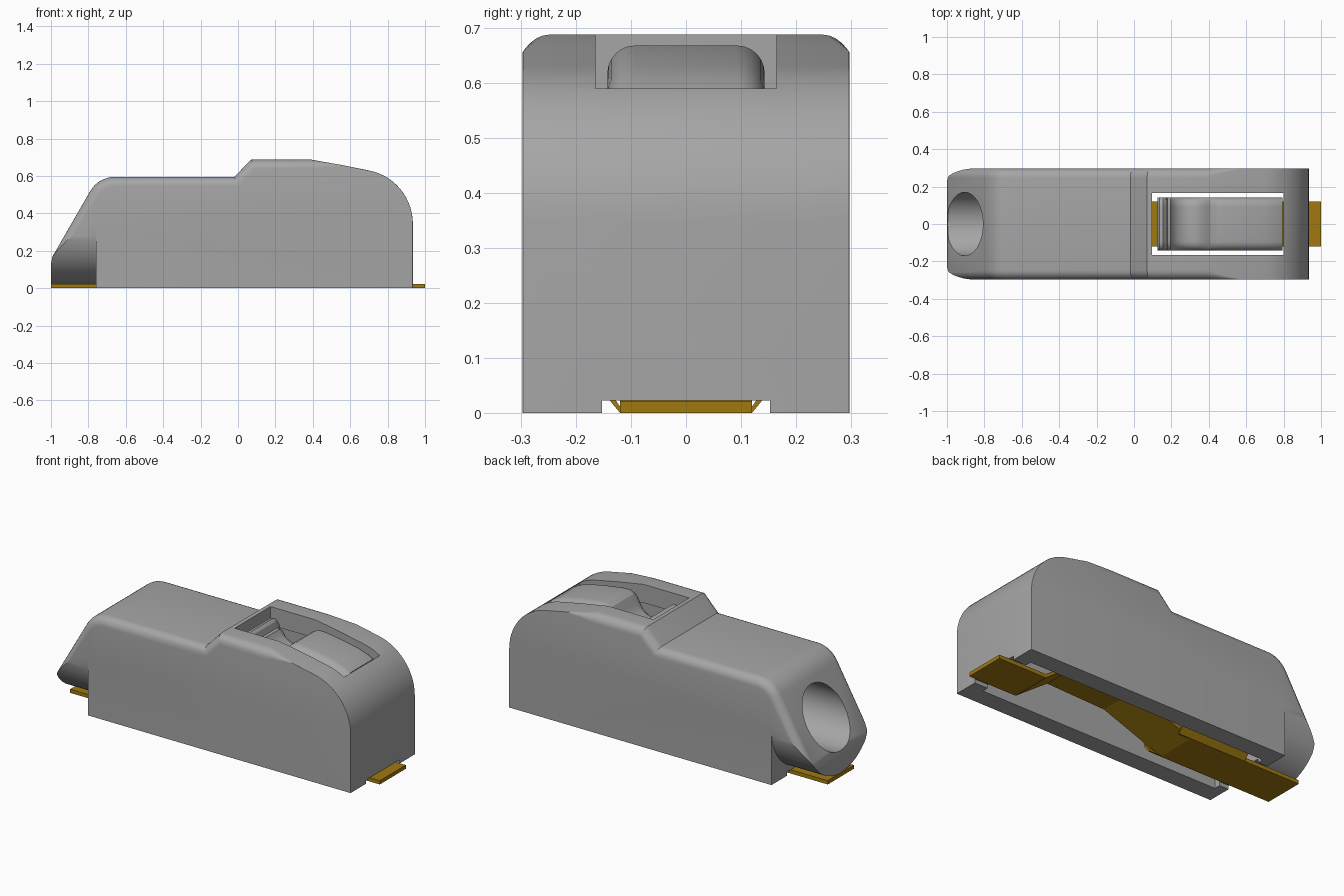
import bpy, bmesh, math
from mathutils import Vector

cube = bpy.data.objects.get("Cube")
if cube:
    bpy.data.objects.remove(cube, do_unlink=True)


def material(name, rgb):
    m = bpy.data.materials.new(name)
    m.use_nodes = True
    m.diffuse_color = (*rgb, 1)
    m.node_tree.nodes["Principled BSDF"].inputs["Base Color"].default_value = (*rgb, 1)
    return m


GREY = material("grey plastic", (0.38, 0.38, 0.38))
BRASS = material("brass", (0.35, 0.19, 0.005))


def make(name, bm, mat):
    bmesh.ops.recalc_face_normals(bm, faces=bm.faces)
    me = bpy.data.meshes.new(name)
    bm.to_mesh(me)
    bm.free()
    ob = bpy.data.objects.new(name, me)
    bpy.context.collection.objects.link(ob)
    me.materials.append(mat)
    return ob


def activate(ob):
    bpy.ops.object.select_all(action='DESELECT')
    ob.select_set(True)
    bpy.context.view_layer.objects.active = ob


def smooth(ob):
    activate(ob)
    bpy.ops.object.shade_smooth_by_angle(angle=math.radians(25))


def arc(cx, cz, r, a0, a1, n):
    """Points on an arc, angles in degrees."""
    out = []
    for i in range(n + 1):
        a = math.radians(a0 + (a1 - a0) * i / n)
        out.append((cx + r * math.cos(a), cz + r * math.sin(a)))
    return out


def prism(name, pts, lo, hi, axis='y', mat=GREY):
    """Extrude an xz outline along y, or a yz outline along x."""
    bm = bmesh.new()
    place = (lambda p, t: (p[0], t, p[1])) if axis == 'y' else (lambda p, t: (t, p[0], p[1]))
    a = [bm.verts.new(place(p, lo)) for p in pts]
    b = [bm.verts.new(place(p, hi)) for p in pts]
    bm.faces.new(a)
    bm.faces.new(b)
    for i in range(len(pts)):
        j = (i + 1) % len(pts)
        bm.faces.new((a[i], a[j], b[j], b[i]))
    return make(name, bm, mat)


def rounded_prism(name, pts, half, radius, vertical=False, steps=6):
    """Extrude an open top outline across y with rounded long edges and a flat bottom."""
    bm = bmesh.new()
    P = [Vector(p) for p in pts]
    rows = []
    for i, p in enumerate(P):
        normals = []
        for a, b in ((i - 1, i), (i, i + 1)):
            if a >= 0 and b < len(P):
                d = (P[b] - P[a]).normalized()
                normals.append(Vector((-d.y, d.x)))
        n = sum(normals, Vector((0, 0))).normalized()
        n = Vector((0, 1)) if vertical else n / n.dot(normals[0])
        r = radius(p.x)
        side = []
        for k in range(steps + 1):
            a = math.pi / 2 * k / steps
            q = p - n * r * (1 - math.sin(a))
            side.append((q.x, half - r + r * math.cos(a), q.y))
        ring = side + [(x, -y, z) for x, y, z in reversed(side)]
        rows.append([bm.verts.new(c) for c in ring])
    for r0, r1 in zip(rows, rows[1:]):
        for k in range(len(r0) - 1):
            bm.faces.new((r0[k], r0[k + 1], r1[k + 1], r1[k]))
    bm.faces.new([r[0] for r in rows])
    bm.faces.new([r[-1] for r in rows])
    bm.faces.new(rows[0] + rows[-1][::-1])
    return make(name, bm, GREY)


def box(name, x0, x1, half, z0, z1):
    return prism(name, [(x0, z0), (x1, z0), (x1, z1), (x0, z1)], -half, half)


def cut(ob, cutter):
    activate(ob)
    m = ob.modifiers.new("cut", 'BOOLEAN')
    m.operation = 'DIFFERENCE'
    m.solver = 'EXACT'
    m.object = cutter
    bpy.ops.object.modifier_apply(modifier=m.name)
    bpy.data.objects.remove(cutter, do_unlink=True)


# Housing: top outline from the nose over to the rear, edge rounding fades out at the rear
outline = [(-1, 0), (-1, 0.13), (-0.992, 0.17)]
outline += arc(-0.66, 0.445, 0.15, 150, 90, 8)
outline += [(-0.02, 0.595), (0.07, 0.688), (0.39, 0.688), (0.48, 0.672), (0.56, 0.658)]
outline += arc(0.645, 0.345, 0.29, 80, 0, 14) + [(0.935, 0)]
housing = rounded_prism("housing", outline, 0.297,
                        lambda x: max(0.002, 0.05 * min(1, (0.56 - x) / 0.17)))

# Round underside of the nose
nose = [(-0.4, -0.1), (0.4, -0.1), (0.4, 0.32)] + arc(0, 0.32, 0.297, 0, -180, 32) + [(-0.4, 0.32)]
cut(housing, prism("nose_cutter", nose, -1.1, -0.76, 'x'))

# Hollow inside, open at the bottom
cavity = [(-0.7, -0.1), (-0.7, 0.13), (-0.5, 0.13), (-0.5, 0.5), (-0.02, 0.5), (0.07, 0.58),
          (0.39, 0.58), (0.68, 0.53), (0.85, 0.35), (0.85, -0.1)]
cut(housing, prism("cavity_cutter", cavity, -0.19, 0.19))

# Wire entry, bottom slot and lever window
cut(housing, prism("entry_cutter", arc(0, 0.32, 0.17, 0, 348.75, 31), -1.1, -0.45, 'x'))
cut(housing, box("slot_cutter", -0.9, 1.1, 0.153, -0.1, 0.0225))
cut(housing, box("window_cutter", 0.095, 0.8, 0.165, 0.4, 0.9))
smooth(housing)

# Release lever: lip, finger scoop and curved back
lever_top = [(0.125, 0.44), (0.125, 0.635), (0.135, 0.655), (0.155, 0.66), (0.17, 0.645), (0.18, 0.61)]
lever_top += arc(0.29, 0.65, 0.105, 205, 335, 10)
lever_top += [(0.41, 0.65), (0.44, 0.668), (0.48, 0.668), (0.6, 0.65), (0.7, 0.63),
              (0.76, 0.61), (0.795, 0.59), (0.795, 0.44)]
smooth(rounded_prism("release_lever", lever_top, 0.143, lambda x: 0.05, vertical=True))

# Contact strip: flat ends with a raised middle
base = [(-1, 0), (-0.28, 0), (0.1, 0.138), (0.48, 0.15), (0.69, 0), (1, 0)]
prism("contact_strip", base + [(x, z + 0.022) for x, z in reversed(base)], -0.12, 0.12, mat=BRASS)

# Flared side wings that cradle the wire
wing = [(0.112, 0.0), (0.12, 0.0), (0.157, 0.045), (0.17, 0.12), (0.16, 0.12), (0.147, 0.05)]
for side, s in (("left", 1), ("right", -1)):
    prism("contact_wing_" + side, [(s * y, z) for y, z in wing], -0.64, -0.2, 'x', BRASS)
